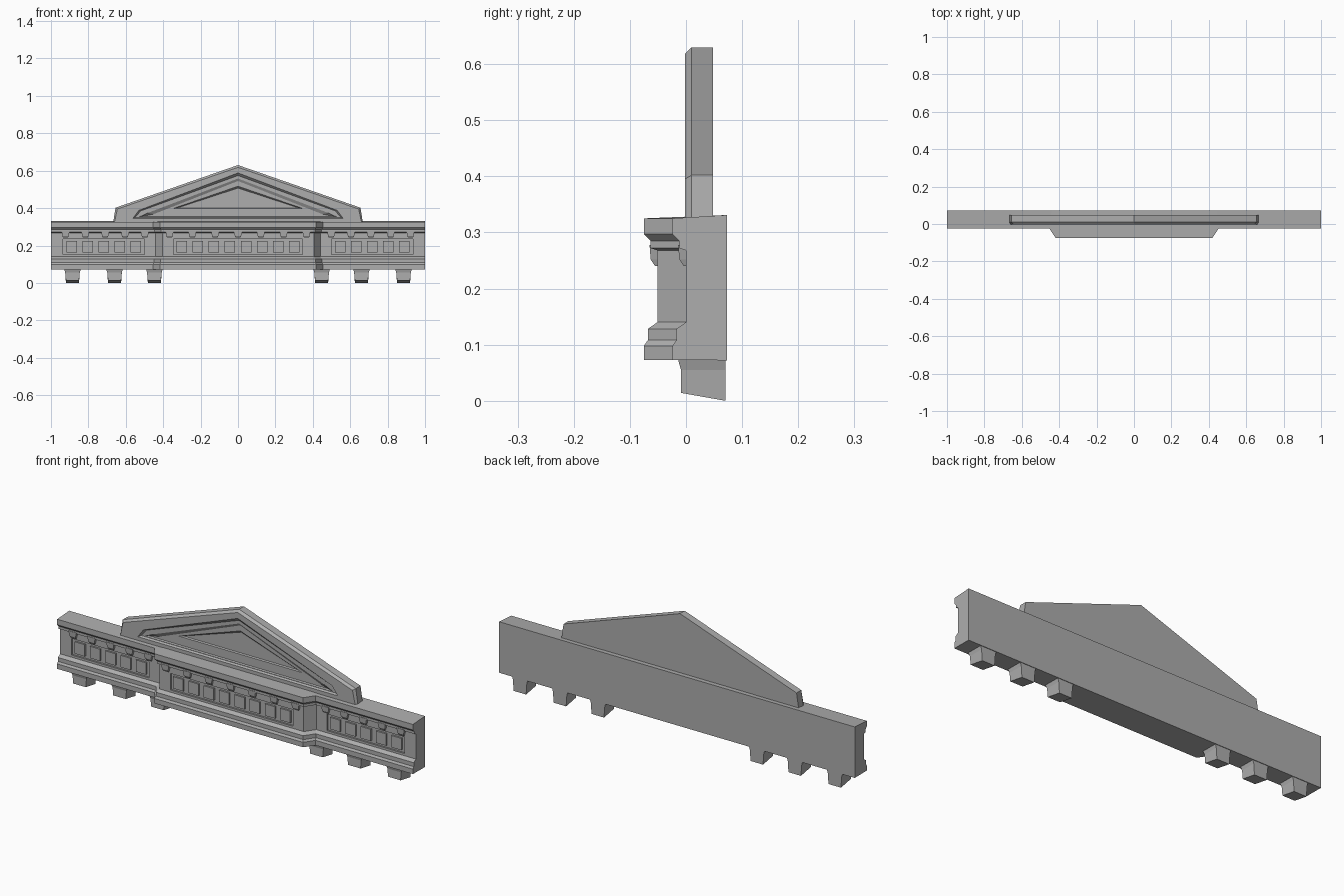
import bpy
import bmesh

cube = bpy.data.objects.get("Cube")
if cube:
    bpy.data.objects.remove(cube, do_unlink=True)

stone = bpy.data.materials.new("grey_stone")
stone.use_nodes = True
GREY = (0.42, 0.42, 0.42, 1)
stone.diffuse_color = GREY
stone.node_tree.nodes["Principled BSDF"].inputs["Base Color"].default_value = GREY


def finish(name, bm):
    """Turn a bmesh into a named stone object."""
    bmesh.ops.recalc_face_normals(bm, faces=bm.faces)
    mesh = bpy.data.meshes.new(name)
    bm.to_mesh(mesh)
    bm.free()
    mesh.materials.append(stone)
    obj = bpy.data.objects.new(name, mesh)
    bpy.context.collection.objects.link(obj)
    return obj


def loft(bm, loops, cap_end=True):
    """Skin a list of equal closed loops and cap the ends."""
    rings = [[bm.verts.new(p) for p in loop] for loop in loops]
    for a, b in zip(rings, rings[1:]):
        for i in range(len(a)):
            j = (i + 1) % len(a)
            bm.faces.new((a[i], a[j], b[j], b[i]))
    bm.faces.new(rings[0])
    if cap_end:
        bm.faces.new(rings[-1])


def rect(x, half, y0, y1, z0, z1):
    """Rectangle at heights z0 (front) and z1 (back)."""
    return [(x - half, y0, z0), (x + half, y0, z0), (x + half, y1, z1), (x - half, y1, z1)]


def box(bm, x0, x1, y0, y1, z0, z1):
    x, half = (x0 + x1) / 2, (x1 - x0) / 2
    loft(bm, [rect(x, half, y0, y1, z0, z0), rect(x, half, y0, y1, z1, z1)])


# Entablature: moulding profile (projection from the wall, height) swept along the stepped plan
PROFILE = [(.024, .073), (.024, .098), (.017, .108), (.017, .128), (0, .14), (0, .268),
           (.012, .272), (.012, .285), (.024, .297), (.024, .325)]
STEP = .051
WALL = 0.0
plan = [(-1, 0, 0), (-.44, 0, -1), (-.405, STEP, -1), (.405, STEP, 1), (.44, 0, 1), (1, 0, 0)]
bm = bmesh.new()
sections = []
for x, forward, side in plan:
    ring = [(x + side * p * .55, WALL - forward - p, z) for p, z in PROFILE]
    ring += [(x, .073, .331), (x, .073, .072)]
    sections.append(ring)
loft(bm, sections)
entablature = finish("entablature", bm)

# Sunk panels: centre, half width, wall face, number of blocks
PANELS = [(-.718, .218, WALL, 5), (0, .345, WALL - STEP, 8), (.718, .218, WALL, 5)]
bm = bmesh.new()
for x, half, face, count in PANELS:
    box(bm, x - half, x + half, face - .01, face + .009, .151, .235)
cutter = finish("panel_cutter", bm)
cutter.hide_render = True
cut = entablature.modifiers.new("panels", "BOOLEAN")
cut.object = cutter
cut.solver = "EXACT"
bpy.context.view_layer.objects.active = entablature
bpy.ops.object.modifier_apply(modifier=cut.name)
bpy.data.objects.remove(cutter, do_unlink=True)

# Raised square blocks inside the panels
bm = bmesh.new()
for x, half, face, count in PANELS:
    for i in range(count):
        cx = x + (i - (count - 1) / 2) * .086
        box(bm, cx - .028, cx + .028, face, face + .012, .163, .223)
finish("panel_blocks", bm)

# Dentils hanging under the cornice
bm = bmesh.new()
for x, face, count, pitch in [(-.71, WALL, 5, .106), (0, WALL - STEP, 7, .122), (.71, WALL, 5, .106)]:
    for i in range(count):
        cx = x + (i - (count - 1) / 2) * pitch
        loft(bm, [rect(cx, .013, face - .004, face + .005, .24, .24),
                  rect(cx, .017, face - .012, face + .005, .252, .252),
                  rect(cx, .022, face - .014, face + .005, .278, .278)])
finish("dentils", bm)

# Tapered feet under both wings
bm = bmesh.new()
for x in (.885, .66, .447):
    for side in (-1, 1):
        loft(bm, [rect(x * side, .035, -.009, .07, .014, .0),
                  rect(x * side, .039, -.009, .07, .055, .055),
                  rect(x * side, .046, -.016, .07, .08, .08)])
finish("feet", bm)

# Pediment: nested gable outlines (base half width, base, shoulder half width, shoulder, apex, depth)
GABLE = [(.667, .325, .655, .402, .63, .048),
         (.667, .325, .655, .402, .63, .01),
         (.66, .325, .645, .395, .618, -.002),
         (.562, .345, .53, .388, .588, -.002),
         (.55, .35, .52, .385, .574, .009),
         (.53, .352, .48, .375, .558, .009),
         (.515, .355, .45, .368, .545, .018),
         (.345, .398, .335, .402, .517, .018),
         (.325, .401, .315, .404, .507, .027)]
bm = bmesh.new()
loft(bm, [[(-b, y, bz), (b, y, bz), (s, y, sz), (0, y, top), (-s, y, sz)]
          for b, bz, s, sz, top, y in GABLE])
finish("pediment", bm)
